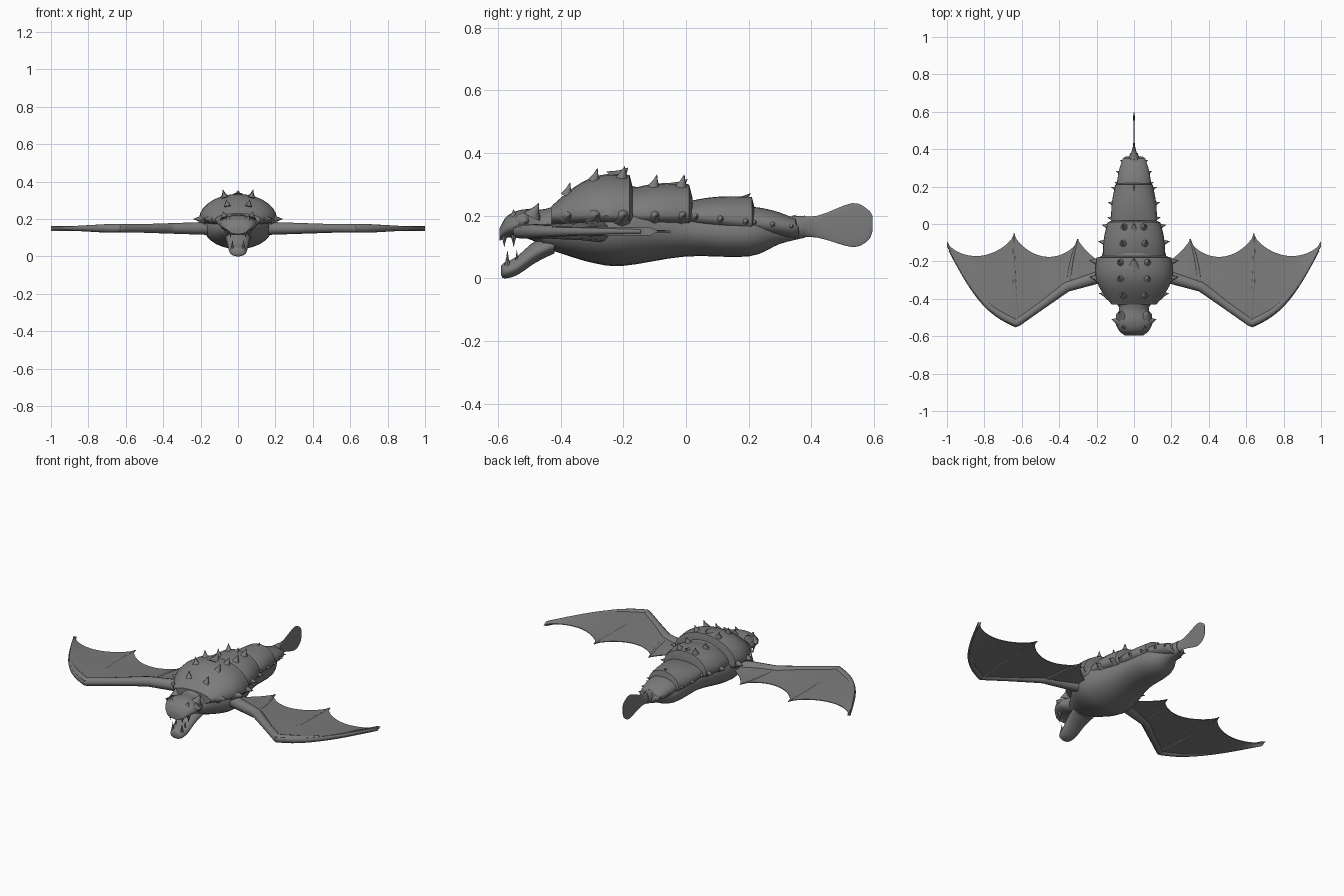
import bpy, bmesh, math
from mathutils import Vector

cube = bpy.data.objects.get("Cube")
if cube:
    bpy.data.objects.remove(cube)

hide = bpy.data.materials.new("stone grey hide")
hide.use_nodes = True
grey = (0.2, 0.2, 0.2, 1)
hide.diffuse_color = grey
hide.node_tree.nodes["Principled BSDF"].inputs["Base Color"].default_value = grey


def finish(name, bm, mirror=False):
    """Turn a bmesh into a shaded, coloured object."""
    bmesh.ops.recalc_face_normals(bm, faces=bm.faces)
    mesh = bpy.data.meshes.new(name)
    bm.to_mesh(mesh)
    bm.free()
    mesh.materials.append(hide)
    obj = bpy.data.objects.new(name, mesh)
    bpy.context.collection.objects.link(obj)
    if mirror:
        obj.modifiers.new("Mirror", "MIRROR")
    bpy.ops.object.select_all(action="DESELECT")
    obj.select_set(True)
    bpy.context.view_layer.objects.active = obj
    bpy.ops.object.shade_smooth_by_angle(angle=math.radians(40))


def add_loft(bm, rings):
    """Bridge equal rings of points and cap both ends."""
    loops = [[bm.verts.new(point) for point in ring] for ring in rings]
    count = len(loops[0])
    for near, far in zip(loops, loops[1:]):
        for i in range(count):
            j = (i + 1) % count
            bm.faces.new((near[i], near[j], far[j], far[i]))
    bm.faces.new(loops[0])
    bm.faces.new(loops[-1])


def circle(sides):
    return [(math.cos(math.tau * k / sides), math.sin(math.tau * k / sides)) for k in range(sides)]


def mix(start, end, t):
    return start + (end - start) * t


def smooth_rows(rows, steps=4):
    """Smooth curve through the rows, from Hermite spans."""
    points = [Vector(row) for row in rows]
    last = len(points) - 1
    slopes = [(points[min(i + 1, last)] - points[max(i - 1, 0)]) / 2 for i in range(last + 1)]
    result = []
    for i in range(last):
        for k in range(steps):
            t = k / steps
            ease = t * t * (3 - 2 * t)
            result.append(mix(points[i], points[i + 1], ease)
                          + slopes[i] * t * (1 - t) ** 2 - slopes[i + 1] * t * t * (1 - t))
    return result + [points[last]]


def section(y, width, low, middle, top):
    """Egg-shaped ring across the body."""
    return [(width * c, y, middle + s * (top - middle if s > 0 else middle - low))
            for c, s in circle(28)]


def loft(name, rows):
    """Smooth body part from rows of y, half width, bottom and top."""
    bm = bmesh.new()
    add_loft(bm, [section(y, width, low, mix(low, top, 0.45), top)
                  for y, width, low, top in smooth_rows(rows)])
    finish(name, bm)


def add_tube(bm, path, radii):
    """Tapered tube along a path that lies nearly flat."""
    rings = []
    for i, point in enumerate(path):
        along = (path[min(i + 1, len(path) - 1)] - path[max(i - 1, 0)]).normalized()
        side = Vector((-along.y, along.x, 0)).normalized()
        up = along.cross(side)
        rings.append([point + (side * c + up * s) * radii[i] for c, s in circle(12)])
    add_loft(bm, rings)


def spikes(name, items, mirror=True):
    """Thorns with hollow sides, given as base, tip and radius."""
    bm = bmesh.new()
    for base, tip, radius in items:
        base, tip = Vector(base), Vector(tip)
        turn = (tip - base).to_track_quat("Z", "Y")
        add_loft(bm, [[mix(base, tip, t) + turn @ Vector((c, s, 0)) * radius * size
                       for c, s in circle(8)]
                      for t, size in ((0, 1), (0.5, 0.4), (1, 0.02))])
    finish(name, bm, mirror)


# Trunk and belly
loft("body", [
    (-.46, .07, .1, .2), (-.4, .11, .08, .24), (-.3, .17, .05, .28), (-.2, .18, .04, .3),
    (0, .12, .07, .25), (.2, .1, .07, .23), (.3, .05, .11, .2), (.38, .02, .13, .2)])

# Upright tail paddle
loft("tail_fin", [
    (.34, .03, .13, .2), (.42, .005, .13, .2), (.53, .004, .1, .24),
    (.58, .004, .12, .22), (.595, .002, .15, .2)])

# Head and open jaw
loft("head", [
    (-.42, .08, .1, .23), (-.46, .08, .11, .22), (-.52, .1, .13, .22),
    (-.57, .08, .13, .2), (-.595, .05, .12, .16)])
loft("lower_jaw", [
    (-.42, .07, .08, .14), (-.48, .06, .05, .12), (-.54, .05, .01, .07),
    (-.58, .04, 0, .05), (-.59, .02, .01, .04)])

# Teeth and brow horns
teeth = [((x, y, .14), (x, y, .1), .012) for x, y in ((.04, -.58), (.06, -.55))]
teeth += [((.03, y, .04), (.03, y, .09), .01) for y in (-.57, -.54)]
spikes("teeth", teeth)
spikes("brow_horns", [
    ((.07, -.49, .2), (.08, -.47, .24), .03), ((.05, -.55, .19), (.06, -.55, .22), .02),
    ((.08, -.52, .18), (.12, -.51, .18), .03)])

# Overlapping armour plates: front and rear (y, half width, top), then bulge
plates = {
    "front_shell": ((-.43, .12, .23), (-.18, .2, .33), .04),
    "rear_shell": ((-.24, .15, .26), (.01, .14, .3), .02),
    "tail_shell": ((-.02, .12, .24), (.21, .1, .26), .01),
    "tail_tip_shell": ((.18, .09, .23), (.35, .06, .19), .01),
}
rim_spikes, back_spikes, ridge_spikes = [], [], []
for name, (front, rear, bulge) in plates.items():
    def plate_row(t):
        y, width, top = mix(Vector(front), Vector(rear), t)
        swell = bulge * math.sin(math.pi * t)
        return y, width + swell, .2 - max(y, 0) / 10, top + swell

    rings = []
    for k in range(11):
        y, width, middle, top = plate_row(k / 10)
        rings.append(section(y, width, middle - .04, middle, top))
    # the raised rear rim steps down onto the next plate
    rings.append(section(y + .01, width * .8, middle - .03, middle, top - .04))
    bm = bmesh.new()
    add_loft(bm, rings)
    finish(name, bm)

    for t in (.2, .55, .9):
        y, width, middle, top = plate_row(t)
        rim_spikes.append(((width * .85, y, middle), (width * 1.17, y + .01, middle), width * .18))
        if y < 0:
            z = mix(middle, top, .9)
            back_spikes.append(((width * .35, y, z), (width * .4, y + .01, z + .04), .02))
    ridge_spikes.append(((0, y - .02, top - .02), (0, y + .02, top + width * .1), width * .2))
spikes("rim_spikes", rim_spikes)
spikes("back_spikes", back_spikes)
spikes("ridge_spikes", ridge_spikes, mirror=False)


# Wing outline: corners joined by bowed spans
def edge(x, corners, bows, power):
    for (xa, ya), (xb, yb), bow in zip(corners, corners[1:], bows):
        if x <= xb:
            t = (x - xa) / (xb - xa)
            return mix(ya, yb, t) - bow * max(math.sin(math.pi * t), 0) ** power
    return corners[-1][1]


def front_y(x):
    return edge(x, [(.1, -.29), (.36, -.36), (.63, -.55), (1, -.12)], (0, 0, .08), 1)


def rear_y(x):
    return edge(x, [(.1, -.22), (.3, -.08), (.64, -.05), (1, -.09)], (.04, .11, .1), .6)


# Membrane, thicker toward the front
spans = sorted([mix(.1, 1, k / 60) for k in range(61)] + [.3, .63, .64])
profile = [(0, .014), (.2, .014), (.5, .008), (1, .002)]
profile += [(t, -height) for t, height in reversed(profile)]
bm = bmesh.new()
add_loft(bm, [[(x, mix(front_y(x), rear_y(x), t), .15 + height) for t, height in profile]
              for x in spans])
finish("wing_membranes", bm, True)

# Arm bone along the front edge and a finger ridge to each inner cusp
bm = bmesh.new()
arm, arm_radii = [], []
for x in spans[:-1]:
    radius = max(.04 - x / 30, .023) if x < .7 else mix(.023, .006, (x - .7) / .3)
    arm.append(Vector((x, front_y(x) + radius * .9, .15)))
    arm_radii.append(radius)
add_tube(bm, arm, arm_radii)
for knuckle, cusp in ((.35, .3), (.62, .64)):
    steps = [k / 8 for k in range(9)]
    start = Vector((knuckle, front_y(knuckle) + .02, .15))
    end = Vector((cusp, rear_y(cusp), .15))
    bow = Vector((.01, 0, 0))
    add_tube(bm, [mix(start, end, t) + bow * math.sin(math.pi * t) for t in steps],
             [mix(.018, .003, t) for t in steps])
finish("wing_bones", bm, True)
